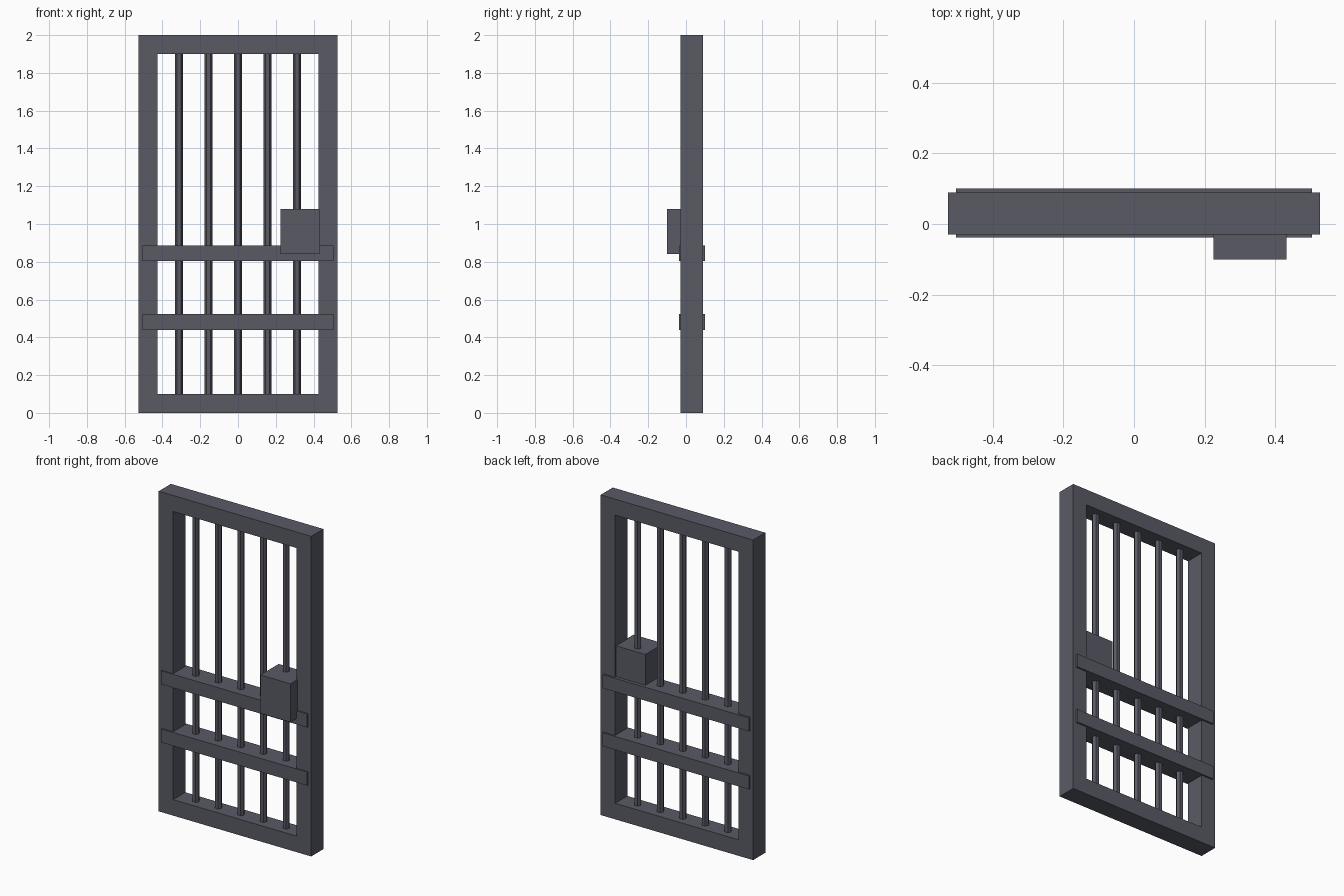
import bpy
import bmesh
from math import pi
from mathutils import Matrix, Vector

cube = bpy.data.objects.get("Cube")
if cube:
    bpy.data.objects.remove(cube, do_unlink=True)

# Dark blue-grey iron used on every part
iron = bpy.data.materials.new("dark_iron")
iron.use_nodes = True
colour = (0.1, 0.102, 0.13, 1)
iron.diffuse_color = colour
iron.node_tree.nodes["Principled BSDF"].inputs["Base Color"].default_value = colour


def finish(name, bm):
    bmesh.ops.recalc_face_normals(bm, faces=bm.faces)
    mesh = bpy.data.meshes.new(name)
    bm.to_mesh(mesh)
    bm.free()
    mesh.materials.append(iron)
    obj = bpy.data.objects.new(name, mesh)
    bpy.context.collection.objects.link(obj)
    return obj


def box(name, low, high):
    low, high = Vector(low), Vector(high)
    bm = bmesh.new()
    place = Matrix.Translation((low + high) / 2) @ Matrix.Diagonal((high - low).to_4d())
    bmesh.ops.create_cube(bm, size=1, matrix=place)
    return finish(name, bm)


HALF_W, FRONT, BACK, RIM = 0.527, -0.03, 0.09, 0.1
MIDDLE = (FRONT + BACK) / 2

# Door frame: outer and inner rectangles at both depths, bridged into a ring
bm = bmesh.new()
loops = []
for y, inset in ((FRONT, 0), (FRONT, RIM), (BACK, RIM), (BACK, 0)):
    x, low, high = HALF_W - inset, inset, 2 - inset
    loops.append([bm.verts.new(co) for co in
                  ((-x, y, low), (x, y, low), (x, y, high), (-x, y, high))])
for i, loop in enumerate(loops):
    following = loops[(i + 1) % 4]
    for j in range(4):
        k = (j + 1) % 4
        bm.faces.new((loop[j], loop[k], following[k], following[j]))
finish("door_frame", bm)

# Upright six-sided bars, flat side to the front
for i in range(5):
    bm = bmesh.new()
    place = Matrix.Translation(((i - 2) * 0.156, MIDDLE, 1)) @ Matrix.Rotation(pi / 6, 4, 'Z')
    bmesh.ops.create_cone(bm, cap_ends=True, segments=6, radius1=0.021, radius2=0.021,
                          depth=1.84, matrix=place)
    finish(f"upright_bar_{i + 1}", bm)

# Cross rails, slightly deeper than the frame
for name, z in (("lower_rail", 0.44), ("upper_rail", 0.803)):
    box(name, (-0.505, -0.038, z), (0.505, 0.101, z + 0.084))

# Lock box
box("lock_box", (0.225, -0.1, 0.84), (0.432, 0.08, 1.08))
